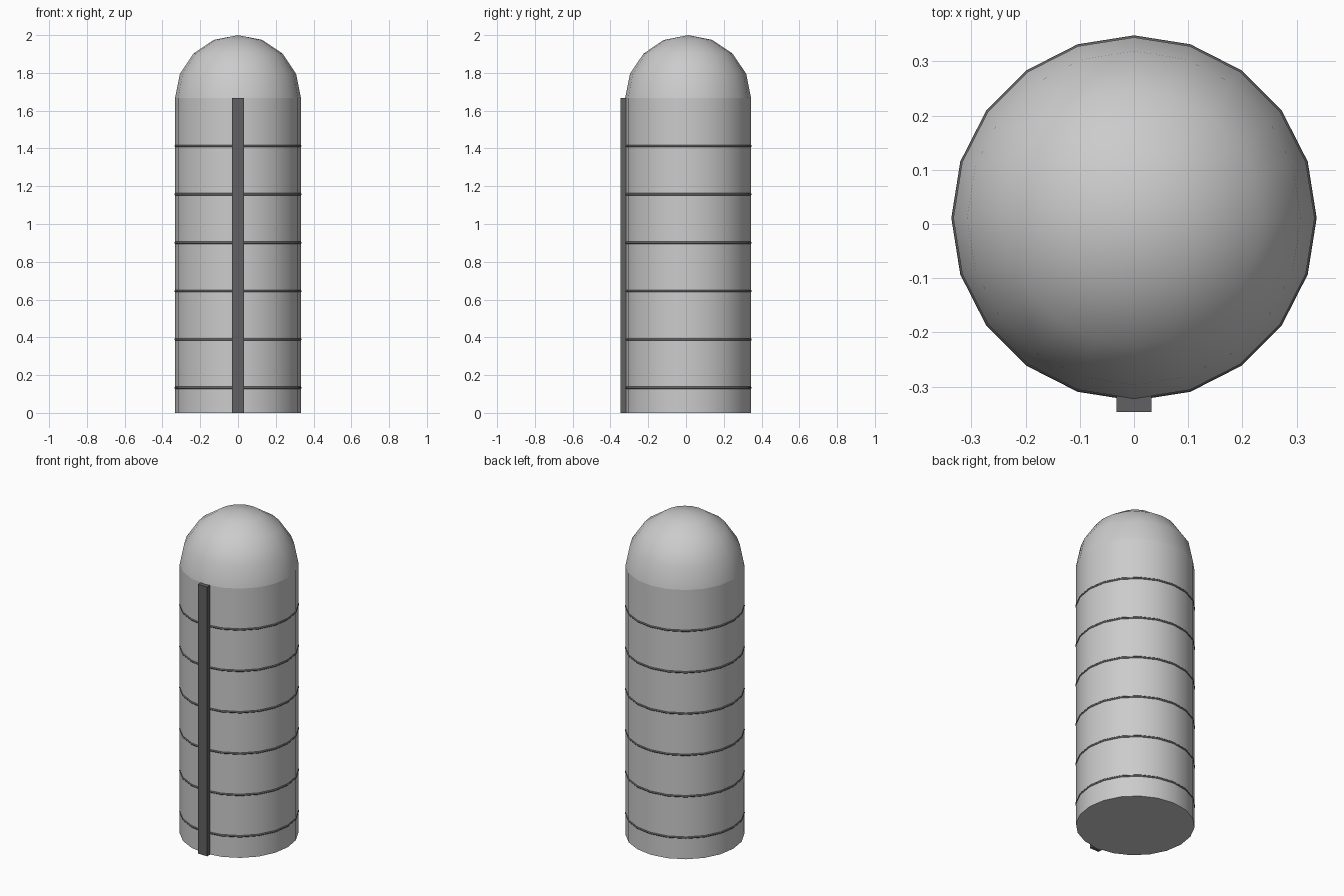
import bpy, bmesh, math

if "Cube" in bpy.data.objects:
    bpy.data.objects.remove(bpy.data.objects["Cube"])

R, H, CY, SIDES = 1 / 3, 5 / 3, 0.011, 20

dark = bpy.data.materials.new("dark_grey")
dark.diffuse_color = (0.12, 0.12, 0.125, 1)
dark.use_nodes = True
dark.node_tree.nodes["Principled BSDF"].inputs["Base Color"].default_value = dark.diffuse_color


def finish(name, material=None, angle=30):
    ob = bpy.context.object
    ob.name = name
    if material:
        ob.data.materials.append(material)
    bpy.ops.object.shade_smooth_by_angle(angle=math.radians(angle))
    return ob


# Cylindrical silo wall with floor
bpy.ops.mesh.primitive_cylinder_add(vertices=SIDES, radius=R, depth=H,
                                    location=(0, CY, H / 2))
finish("silo_wall")

# Domed roof: upper half of a sphere
bpy.ops.mesh.primitive_uv_sphere_add(segments=SIDES, ring_count=8, radius=R,
                                     location=(0, CY, H))
dome = bpy.context.object
bm = bmesh.new()
bm.from_mesh(dome.data)
bmesh.ops.delete(bm, geom=[v for v in bm.verts if v.co.z < -0.001], context='VERTS')
# Line the dome corners up with the wall corners
bm.to_mesh(dome.data)
bm.free()
finish("dome_roof")

# Hoops around the wall
for i in range(6):
    bpy.ops.mesh.primitive_torus_add(major_segments=SIDES, minor_segments=6,
                                     major_radius=R - 0.003, minor_radius=0.0067,
                                     location=(0, CY, 0.133 + 0.256 * i))
    finish(f"hoop_{i + 1}", dark, 65)

# Vertical chute on the front
bpy.ops.mesh.primitive_cube_add(size=1, location=(0, -0.33, H / 2))
bpy.context.object.scale = (0.064, 0.034, H)
bpy.ops.object.transform_apply(location=False, rotation=False, scale=True)
finish("front_chute", dark)
